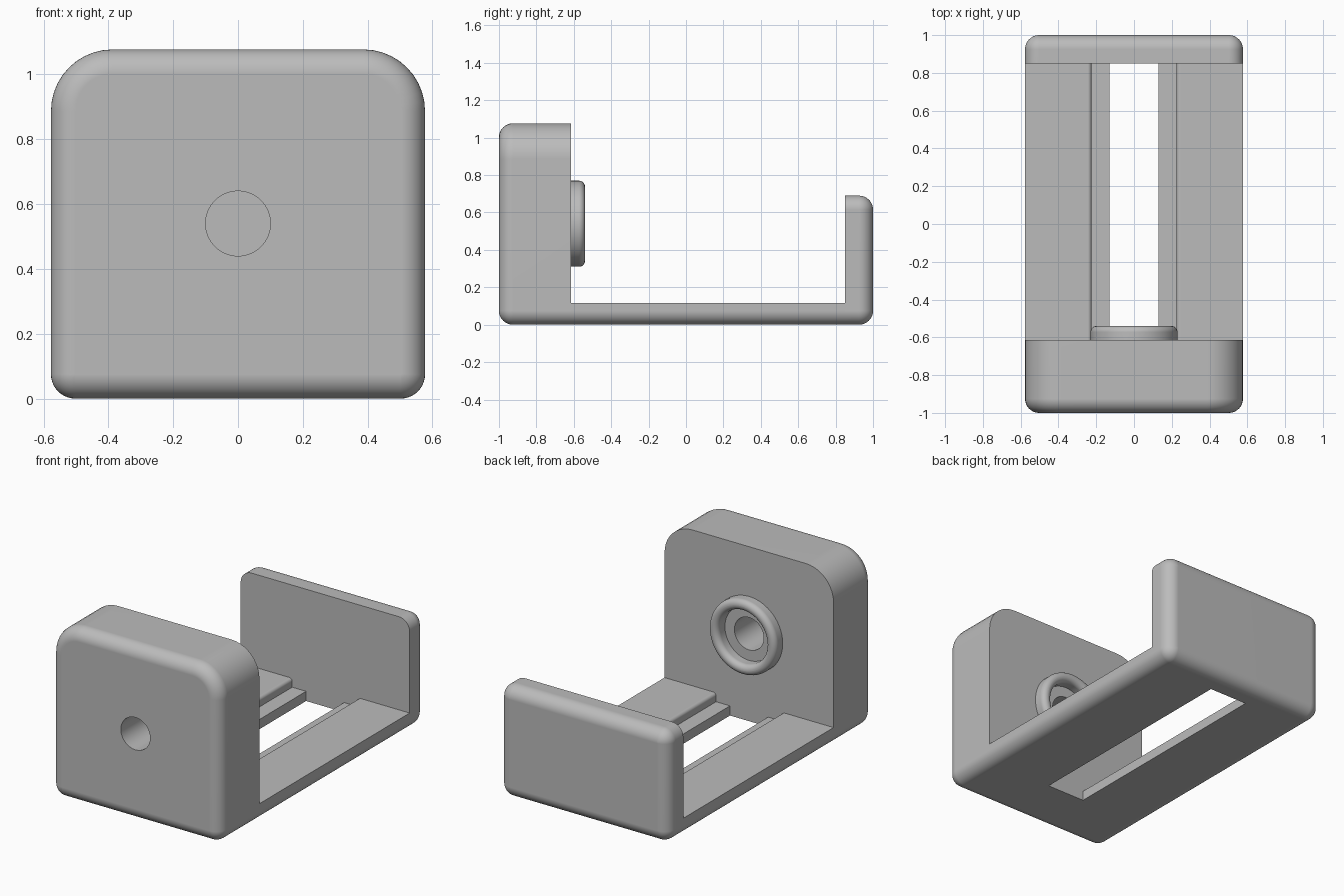
import bpy, bmesh
from math import sin, cos, pi, radians

if "Cube" in bpy.data.objects:
    bpy.data.objects.remove(bpy.data.objects["Cube"], do_unlink=True)

W = 0.577                  # half width
R = 0.075                  # common edge fillet
FRONT_IN, BACK_IN = -0.615, 0.85
BASE_TOP, LEDGE_TOP = 0.115, 0.06
SLOT, CHANNEL, LIP = 0.13, 0.225, 0.02
HOLE_Z, HOLE_R = 0.54, 0.1
SEG = 10

grey = bpy.data.materials.new("plain grey")
grey.use_nodes = True
colour = (0.5, 0.5, 0.5, 1)
grey.diffuse_color = colour
for node in grey.node_tree.nodes:
    if node.type == "BSDF_PRINCIPLED":
        node.inputs["Base Color"].default_value = colour


def make(name, bm):
    bmesh.ops.remove_doubles(bm, verts=bm.verts, dist=0.0002)
    bmesh.ops.recalc_face_normals(bm, faces=bm.faces)
    mesh = bpy.data.meshes.new(name)
    bm.to_mesh(mesh)
    bm.free()
    mesh.materials.append(grey)
    obj = bpy.data.objects.new(name, mesh)
    bpy.context.collection.objects.link(obj)
    return obj


def activate(obj):
    bpy.ops.object.select_all(action="DESELECT")
    obj.select_set(True)
    bpy.context.view_layer.objects.active = obj


def finish(obj):
    activate(obj)
    bpy.ops.object.shade_smooth_by_angle(angle=radians(30))
    mod = obj.modifiers.new("clean_shading", "WEIGHTED_NORMAL")
    mod.keep_sharp = True


def arc(cx, cy, r, start, end, n=SEG):
    return [(cx + r * cos(start + (end - start) * i / n),
             cy + r * sin(start + (end - start) * i / n)) for i in range(n + 1)]


def bridge(bm, a, b):
    for i in range(len(a)):
        j = (i + 1) % len(a)
        bm.faces.new((a[i], a[j], b[j], b[i]))


def outline(height, top_r, inset):
    """Rounded rectangle in x and z, shrunk by inset."""
    w, lo, hi = W - inset, inset, height - inset
    rb, rt = max(R - inset, 0), max(top_r - inset, 0)
    return (arc(w - rb, lo + rb, rb, -pi / 2, 0) + arc(w - rt, hi - rt, rt, 0, pi / 2)
            + arc(rt - w, hi - rt, rt, pi / 2, pi) + arc(rb - w, lo + rb, rb, pi, 1.5 * pi))


def end_block(name, y_in, y_out, height, top_r):
    """Upright block, sharp on its inner face and filleted on its outer face."""
    side = 1 if y_out > y_in else -1
    steps = [(y_in, 0)]
    for i in range(SEG + 1):
        a = pi / 2 * i / SEG
        steps.append((y_out - side * R * (1 - sin(a)), R * (1 - cos(a))))
    bm = bmesh.new()
    loops = [[bm.verts.new((x, y, z)) for x, z in outline(height, top_r, d)]
             for y, d in steps]
    for a, b in zip(loops, loops[1:]):
        bridge(bm, a, b)
    bm.faces.new(loops[0])
    bm.faces.new(loops[-1])
    return make(name, bm)


# Tall front block with a round hole straight through
front = end_block("front_block", FRONT_IN, -1, 1.077, 0.19)
bm = bmesh.new()
loops = [[bm.verts.new((x, y, z)) for x, z in arc(0, HOLE_Z, HOLE_R, 0, 2 * pi, 64)[:-1]]
         for y in (-1.2, -0.4)]
bridge(bm, *loops)
for loop in loops:
    bm.faces.new(loop)
cutter = make("hole_cutter", bm)
cutter.hide_render = True
cut = front.modifiers.new("hole", "BOOLEAN")
cut.operation, cut.solver, cut.object = "DIFFERENCE", "EXACT", cutter
activate(front)
bpy.ops.object.modifier_apply(modifier="hole")
bpy.data.objects.remove(cutter, do_unlink=True)
finish(front)

# Low back plate
finish(end_block("back_plate", BACK_IN, 1, 0.69, R))

# Base rails, one each side of the slot, with a stepped inner ledge
profile = ([(SLOT, 0)] + arc(W - R, R, R, -pi / 2, 0) + [(W, BASE_TOP)]
           + arc(CHANNEL + LIP, BASE_TOP - LIP, LIP, pi / 2, pi)
           + [(CHANNEL, LEDGE_TOP), (SLOT, LEDGE_TOP)])
for name, side in (("left_base_rail", 1), ("right_base_rail", -1)):
    bm = bmesh.new()
    ends = [[bm.verts.new((side * x, y, z)) for x, z in profile]
            for y in (FRONT_IN, BACK_IN)]
    bridge(bm, *ends)
    rail = make(name, bm)
    # The open ends butt against the blocks, so check the faces point outward
    top = max(rail.data.polygons, key=lambda p: p.center.z)
    if top.normal.z < 0:
        rail.data.flip_normals()
    finish(rail)

# Rounded collar around the hole on the inner side of the front block
OUTER, INNER, TIP, ROUND = 0.23, 0.165, -0.54, 0.032
ring = ([(OUTER, FRONT_IN)] + arc(OUTER - ROUND, TIP - ROUND, ROUND, 0, pi / 2)
        + arc(INNER + ROUND, TIP - ROUND, ROUND, pi / 2, pi) + [(INNER, FRONT_IN)])
bm = bmesh.new()
loops = [[bm.verts.new((x, y, z)) for x, z in arc(0, HOLE_Z, r, 0, 2 * pi, 64)[:-1]]
         for r, y in ring]
for a, b in zip(loops, loops[1:] + loops[:1]):
    bridge(bm, a, b)
finish(make("hole_collar", bm))
